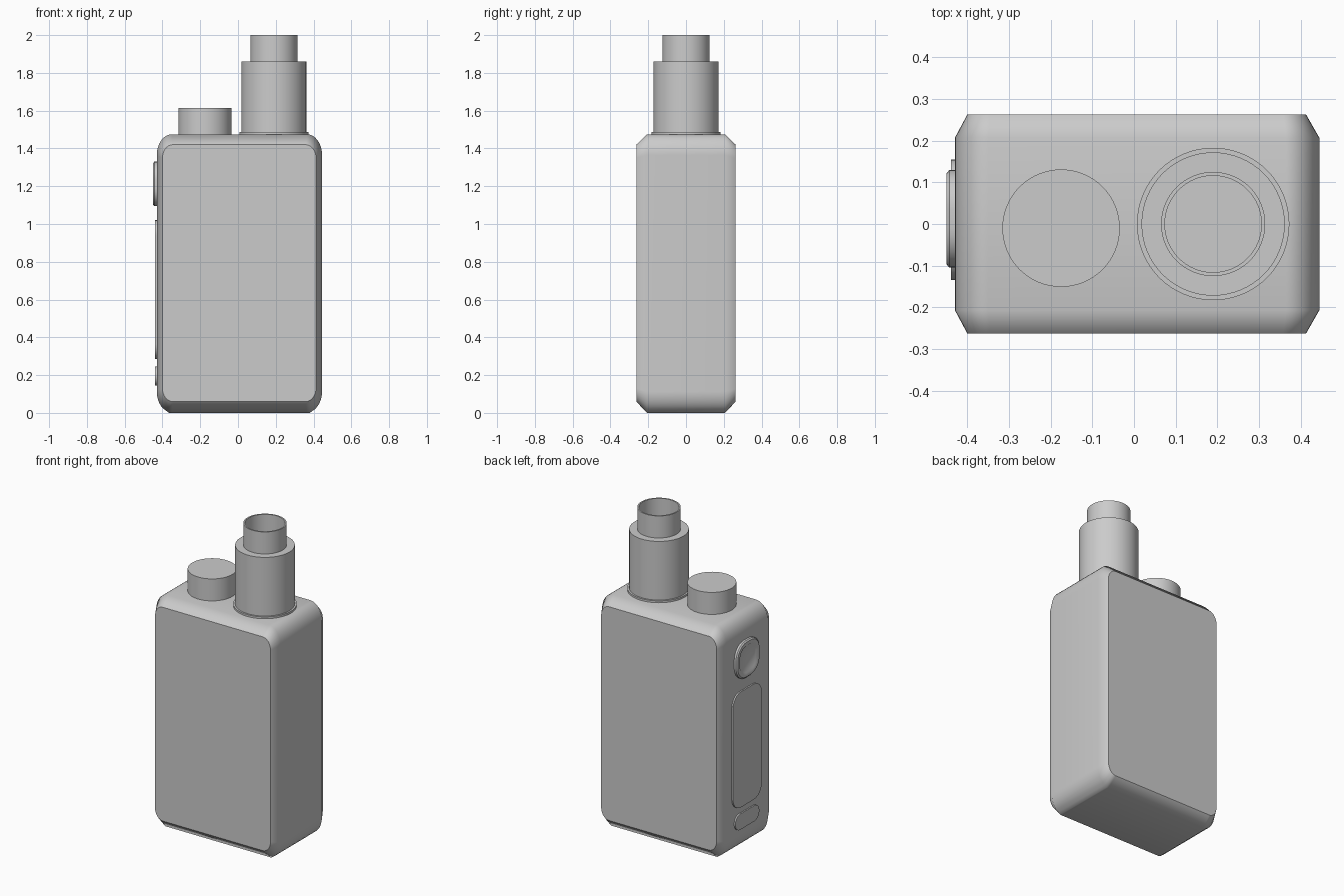
import bpy, bmesh, math

if "Cube" in bpy.data.objects:
    bpy.data.objects.remove(bpy.data.objects["Cube"])

grey = bpy.data.materials.new("satin grey")
grey.diffuse_color = (0.6, 0.6, 0.6, 1)
grey.use_nodes = True
grey.node_tree.nodes["Principled BSDF"].inputs["Base Color"].default_value = grey.diffuse_color


def rounded(a0, a1, b0, b1, ra, rb, n=8):
    """Rounded rectangle outline with elliptical corners."""
    pts = []
    for k, (ca, cb) in enumerate([(a1 - ra, b1 - rb), (a0 + ra, b1 - rb),
                                  (a0 + ra, b0 + rb), (a1 - ra, b0 + rb)]):
        for i in range(n + 1):
            t = math.pi / 2 * (k + i / n)
            pts.append((ca + ra * math.cos(t), cb + rb * math.sin(t)))
    return pts


def loft(name, rings, angle=30, sharp_ends=False):
    """Skin a stack of equal-length rings and cap both ends."""
    bm = bmesh.new()
    vr = [[bm.verts.new(p) for p in r] for r in rings]
    n = len(vr[0])
    for a, b in zip(vr, vr[1:]):
        for i in range(n):
            bm.faces.new((a[i], a[(i + 1) % n], b[(i + 1) % n], b[i]))
    caps = [bm.faces.new(vr[0][::-1]), bm.faces.new(vr[-1])]
    bmesh.ops.recalc_face_normals(bm, faces=bm.faces)
    for f in bm.faces:
        f.smooth = True
    for e in bm.edges:
        if sharp_ends:
            e.smooth = not any(f in caps for f in e.link_faces)
        else:
            e.smooth = e.calc_face_angle(0) < math.radians(angle)
    me = bpy.data.meshes.new(name)
    bm.to_mesh(me)
    bm.free()
    me.materials.append(grey)
    ob = bpy.data.objects.new(name, me)
    bpy.context.collection.objects.link(ob)
    return ob


def turned(name, cx, cy, profile, n=64):
    """Turn a (radius, z) profile about a vertical axis."""
    return loft(name, [[(cx + r * math.cos(2 * math.pi * i / n),
                         cy + r * math.sin(2 * math.pi * i / n), z)
                        for i in range(n)] for r, z in profile])


def side_plate(name, y0, y1, z0, z1, r, steps):
    """Rounded plate on the left wall; steps are (x, inset)."""
    return loft(name, [[(x, y, z) for y, z in rounded(y0 + d, y1 - d, z0 + d, z1 - d,
                                                      r - d, r - d)]
                       for x, d in steps], angle=40)


# Body: rounded box with chamfered front and back rims
outer = rounded(-0.43, 0.445, 0.003, 1.475, 0.08, 0.11)
inner = rounded(-0.40, 0.413, 0.06, 1.42, 0.055, 0.07)
body = loft("body", [[(x, y, z) for x, z in o] for y, o in
                     [(-0.263, inner), (-0.207, outer), (0.207, outer), (0.263, inner)]],
            sharp_ends=True)
wn = body.modifiers.new("weighted normals", 'WEIGHTED_NORMAL')
wn.keep_sharp = True

# Tank: base ring, barrel and hollow mouthpiece
turned("tank_base_ring", 0.19, 0, [(0.183, 1.465), (0.183, 1.487), (0.17, 1.487)])
turned("tank_barrel", 0.19, 0, [(0.172, 1.47), (0.172, 1.86), (0.12, 1.86)])
turned("mouthpiece", 0.19, 0, [(0.125, 1.85), (0.125, 2.0), (0.116, 2.0), (0.116, 1.865)])

# Battery cap
turned("battery_cap", -0.175, -0.01, [(0.141, 1.465), (0.141, 1.615)])

# Fire button with a recessed centre
side_plate("fire_button", -0.105, 0.13, 1.095, 1.33, 0.095,
           [(-0.42, 0), (-0.443, 0), (-0.45, 0.008), (-0.45, 0.03),
            (-0.444, 0.038)])

# Display window and charging port cover
side_plate("display", -0.135, 0.155, 0.285, 1.02, 0.08, [(-0.42, 0), (-0.439, 0)])
side_plate("charging_port", -0.11, 0.13, 0.145, 0.245, 0.048, [(-0.42, 0), (-0.439, 0)])

# Put the lowest point on the ground
body.data.vertices.foreach_get
for v in body.data.vertices:
    if v.co.z < 0.01:
        v.co.z = 0.0
